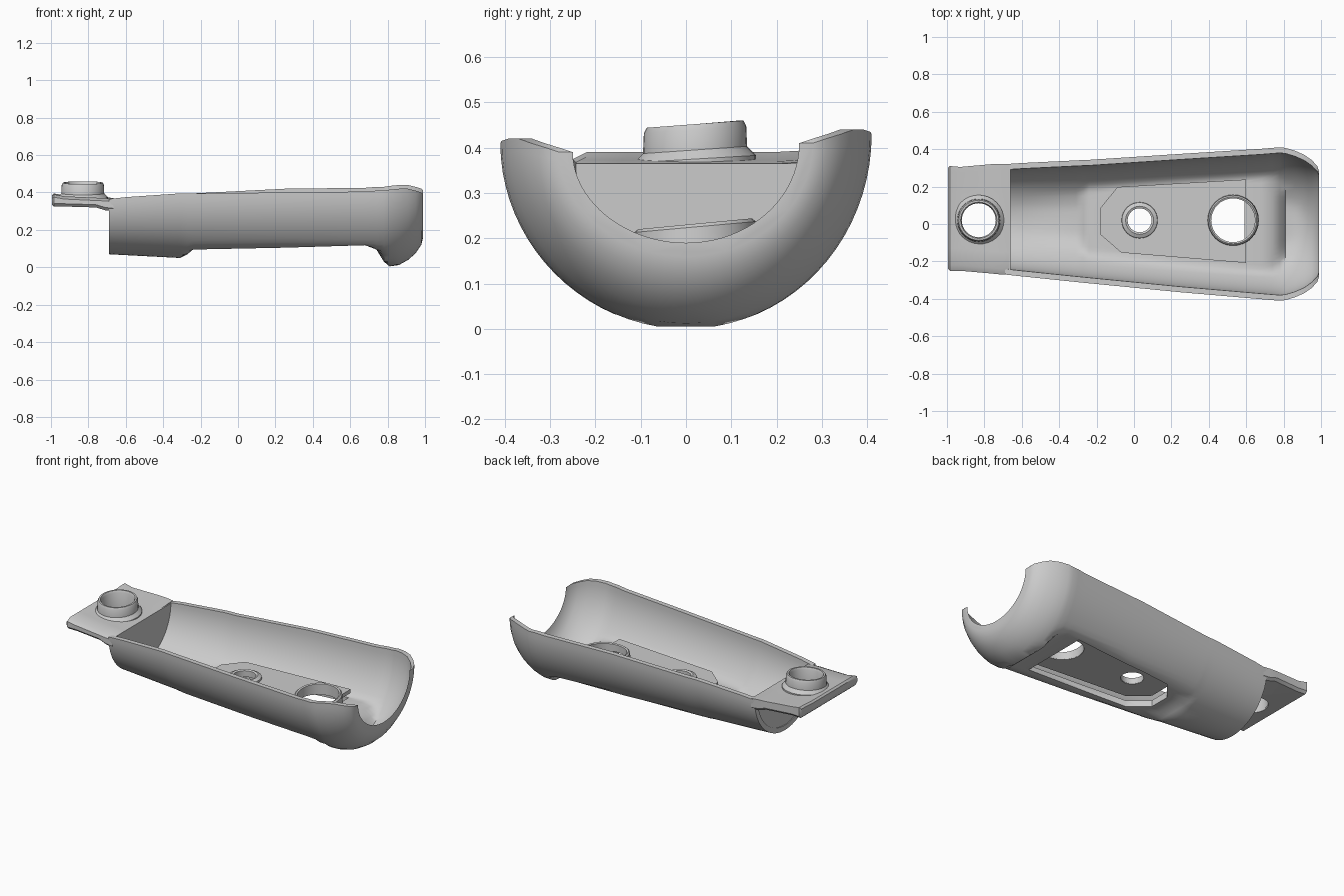
import bpy, bmesh, math
from mathutils import Vector

cube = bpy.data.objects.get("Cube")
if cube:
    bpy.data.objects.remove(cube, do_unlink=True)

grey = bpy.data.materials.new("warm grey")
grey.use_nodes = True
COLOUR = (0.6, 0.6, 0.6, 1)
grey.diffuse_color = COLOUR
grey.node_tree.nodes["Principled BSDF"].inputs["Base Color"].default_value = COLOUR


def loft(name, rings):
    """Solid skinned through closed rings that share a point count."""
    bm = bmesh.new()
    loops = [[bm.verts.new(p) for p in ring] for ring in rings]
    n = len(loops[0])
    for a, b in zip(loops, loops[1:]):
        for i in range(n):
            j = (i + 1) % n
            bm.faces.new((a[i], a[j], b[j], b[i]))
    bm.faces.new(loops[0][::-1])
    bm.faces.new(loops[-1])
    bmesh.ops.recalc_face_normals(bm, faces=bm.faces)
    mesh = bpy.data.meshes.new(name)
    bm.to_mesh(mesh)
    bm.free()
    mesh.materials.append(grey)
    obj = bpy.data.objects.new(name, mesh)
    bpy.context.collection.objects.link(obj)
    return obj


def prism(name, outline, z0, z1):
    return loft(name, [[(x, y, z) for x, y in outline] for z in (z0, z1)])


def circle(x, y, r, n=32):
    return [(x + r * math.cos(2 * math.pi * i / n),
             y + r * math.sin(2 * math.pi * i / n)) for i in range(n)]


def activate(obj):
    bpy.ops.object.select_all(action='DESELECT')
    obj.select_set(True)
    bpy.context.view_layer.objects.active = obj


def cut(obj, cutter):
    mod = obj.modifiers.new("cut", 'BOOLEAN')
    mod.operation, mod.solver, mod.object = 'DIFFERENCE', 'EXACT', cutter
    activate(obj)
    bpy.ops.object.modifier_apply(modifier=mod.name)
    bpy.data.objects.remove(cutter, do_unlink=True)


def smooth(obj, angle=40):
    activate(obj)
    bpy.ops.object.shade_smooth_by_angle(angle=math.radians(angle))


def collar(name, x, y, profile, tilt=0.0, n=32):
    """Ring turned from a closed (radius, height) profile, its top tilted along y."""
    bm = bmesh.new()
    low = min(z for r, z in profile)
    rings = []
    for i in range(n):
        a = 2 * math.pi * i / n
        rings.append([bm.verts.new((x + r * math.cos(a), y + r * math.sin(a),
                                    z + (tilt * math.sin(a) if z > low + 0.03 else 0)))
                      for r, z in profile])
    m = len(profile)
    for i in range(n):
        a, b = rings[i], rings[(i + 1) % n]
        for k in range(m):
            j = (k + 1) % m
            bm.faces.new((a[k], b[k], b[j], a[j]))
    bmesh.ops.recalc_face_normals(bm, faces=bm.faces)
    mesh = bpy.data.meshes.new(name)
    bm.to_mesh(mesh)
    bm.free()
    mesh.materials.append(grey)
    obj = bpy.data.objects.new(name, mesh)
    bpy.context.collection.objects.link(obj)
    smooth(obj)


def arc(x, w, cy, top, bottom, floor, steps=40):
    """Half ellipse hanging below the rim, flattened at the floor height."""
    pts = []
    for i in range(steps + 1):
        a = math.pi * i / steps
        rim = top + 0.02 * math.sin(a * 0.5 + math.pi / 2) * (x > 0)
        z = rim - (rim - bottom) * math.sin(a)
        pts.append(Vector((x, cy + w * math.cos(a), max(z, floor))))
    return pts


# Shell stations: x, half width, centre y, rim, bottom, outer floor, inner floor
stations = [
    (-0.69, 0.295, 0.025, 0.365, 0.07, 0, 0),
    (-0.60, 0.303, 0.023, 0.375, 0.065, 0, 0),
    (-0.31, 0.325, 0.015, 0.395, 0.05, 0, 0.09),
    (-0.27, 0.328, 0.014, 0.395, 0.045, 0.07, 0.12),
    (-0.24, 0.33, 0.013, 0.395, 0.04, 0.095, 0.135),
    (0.25, 0.37, 0.005, 0.40, 0.02, 0.105, 0.14),
    (0.68, 0.402, 0, 0.405, 0.005, 0.118, 0.145),
    (0.74, 0.407, 0, 0.41, 0, 0.095, 0.135),
    (0.78, 0.41, 0, 0.41, 0, 0.03, 0.10),
    (0.81, 0.407, 0, 0.415, 0, 0.005, 0.05),
    (0.86, 0.392, 0, 0.42, 0.012, 0, 0.05),
    (0.91, 0.37, 0, 0.42, 0.04, 0, 0),
    (0.95, 0.342, 0, 0.41, 0.075, 0, 0),
    (0.98, 0.31, 0, 0.40, 0.12, 0, 0),
    (0.99, 0.28, 0, 0.39, 0.16, 0, 0),
]
WALL = 0.03
rings = []
for x, w, cy, top, bottom, floor, inner_floor in stations:
    outer = arc(x, w, cy, top, bottom, floor)
    inner = arc(x, w - WALL, cy, top, bottom + WALL, inner_floor)
    rings.append(outer + inner[::-1])
shell = loft("trough_shell", rings)

# Pocket opening in the floor
pocket = [(-0.17, -0.05), (-0.17, 0.08), (-0.08, 0.19), (0.59, 0.23),
          (0.59, -0.20), (-0.06, -0.145)]
centre = Vector((0.2, 0.01))


def scaled(outline, margin):
    return [(x + math.copysign(margin, x - centre.x),
             y + math.copysign(margin, y - centre.y)) for x, y in outline]


cut(shell, prism("pocket_cutter", pocket, -0.2, 0.3))
smooth(shell)

# Raised floor plate, hollow underneath, with two holes
plate = prism("floor_plate", scaled(pocket, 0.008), 0.118, 0.195)
cut(plate, prism("hollow_cutter", scaled(pocket, -0.012), 0.0, 0.172))
holes = [(0.03, 0.02, 0.065), (0.53, 0.02, 0.118)]
for hx, hy, hr in holes:
    cut(plate, prism("hole_cutter", circle(hx, hy, hr), 0.0, 0.4))
smooth(plate)
collar("small_hole_collar", 0.03, 0.02,
       [(0.064, 0.175), (0.10, 0.175), (0.095, 0.205), (0.075, 0.215), (0.064, 0.21)])
collar("large_hole_collar", 0.53, 0.02,
       [(0.117, 0.175), (0.138, 0.175), (0.134, 0.225), (0.126, 0.232), (0.117, 0.228)], 0.012)

# Closed end wall
wall_rings = [arc(x, 0.29, 0.025, 0.365, 0.075, 0) for x in (-0.685, -0.66)]
smooth(loft("end_wall", wall_rings))

# Mounting tab with a hole
tab_rings = []
for x, y0, y1, low, high in [(-0.995, -0.24, 0.30, 0.335, 0.38),
                             (-0.985, -0.25, 0.31, 0.325, 0.39),
                             (-0.93, -0.25, 0.305, 0.325, 0.38),
                             (-0.76, -0.265, 0.32, 0.32, 0.372),
                             (-0.71, -0.27, 0.32, 0.305, 0.37),
                             (-0.665, -0.27, 0.32, 0.30, 0.365)]:
    m = 0.015
    tab_rings.append([(x, y0 + m, low), (x, y1 - m, low), (x, y1, low + m),
                      (x, y1, high + 0.005), (x, y1 - 2 * m, high + 0.005), (x, y1 - 0.12, high),
                      (x, y0 + 0.12, high), (x, y0 + 2 * m, high), (x, y0, high - m),
                      (x, y0, low + m)])
tab = loft("mounting_tab", tab_rings)
cut(tab, prism("tab_hole_cutter", circle(-0.83, 0.02, 0.092), 0.0, 0.6))
smooth(tab)
collar("tab_collar", -0.83, 0.02,
       [(0.091, 0.33), (0.135, 0.36), (0.135, 0.375), (0.115, 0.395), (0.113, 0.44),
        (0.107, 0.452), (0.097, 0.452), (0.091, 0.44)], 0.008)
